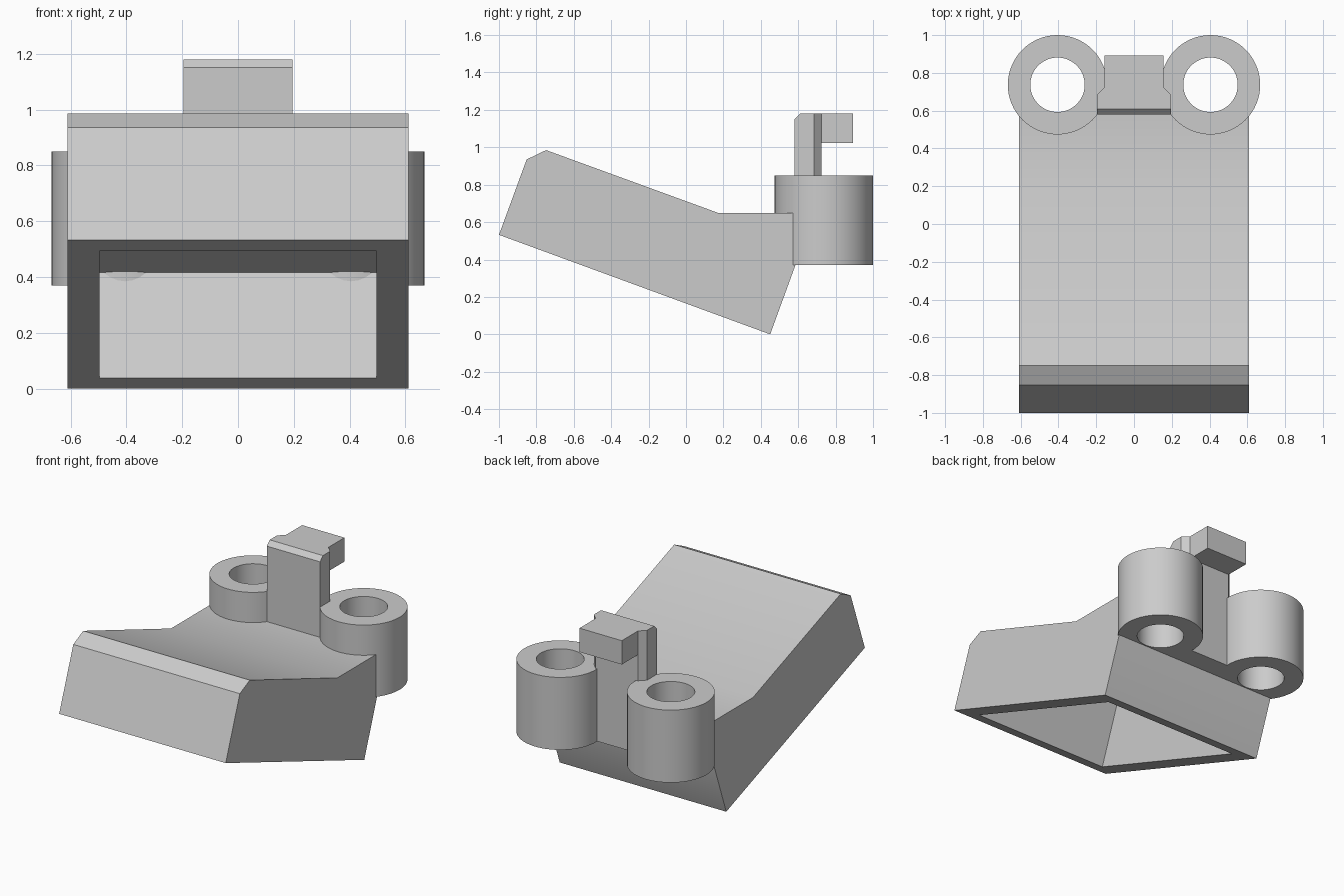
import bpy, bmesh, math
from mathutils import Vector

cube = bpy.data.objects.get("Cube")
if cube:
    bpy.data.objects.remove(cube, do_unlink=True)

grey = bpy.data.materials.new("light_grey")
grey.use_nodes = True
colour = (0.6, 0.6, 0.6, 1)
grey.diffuse_color = colour
grey.node_tree.nodes["Principled BSDF"].inputs["Base Color"].default_value = colour


def extrude(name, points, step):
    """Prism from a closed outline of 3D points, swept along step."""
    bm = bmesh.new()
    face = bm.faces.new([bm.verts.new(p) for p in points])
    swept = bmesh.ops.extrude_face_region(bm, geom=[face])["geom"]
    verts = [g for g in swept if isinstance(g, bmesh.types.BMVert)]
    bmesh.ops.translate(bm, verts=verts, vec=step)
    bmesh.ops.recalc_face_normals(bm, faces=bm.faces)
    mesh = bpy.data.meshes.new(name)
    bm.to_mesh(mesh)
    bm.free()
    obj = bpy.data.objects.new(name, mesh)
    bpy.context.collection.objects.link(obj)
    mesh.materials.append(grey)
    return obj


def side_prism(name, profile, half):
    """Prism across x from a (y, z) profile."""
    return extrude(name, [(-half, y, z) for y, z in profile], (2 * half, 0, 0))


def circle(cx, cy, z, radius, sides=64):
    turn = 2 * math.pi / sides
    return [(cx + radius * math.cos(i * turn), cy + radius * math.sin(i * turn), z)
            for i in range(sides)]


def activate(obj):
    bpy.ops.object.select_all(action='DESELECT')
    obj.select_set(True)
    bpy.context.view_layer.objects.active = obj


def boolean(obj, tool, operation):
    activate(obj)
    mod = obj.modifiers.new(operation.lower(), 'BOOLEAN')
    mod.operation = operation
    mod.solver = 'EXACT'
    mod.object = tool
    bpy.ops.object.modifier_apply(modifier=mod.name)
    bpy.data.objects.remove(tool, do_unlink=True)


def smooth(obj):
    activate(obj)
    bpy.ops.object.shade_smooth_by_angle(angle=math.radians(30))


# Tilted housing
low_front, low_back = Vector((-1, 0.532)), Vector((0.45, 0))
housing = side_prism("housing", [low_front, (-0.852, 0.935), (-0.748, 0.985),
                                 (0.17, 0.65), (0.585, 0.65), (0.585, 0.37),
                                 low_back], 0.61)

# Pocket open through the slanted underside
along = (low_back - low_front).normalized()
up = Vector((-along.y, along.x))
wall, depth = 0.11, 0.403
start, end = low_front + along * wall, low_back - along * wall
pocket = side_prism("pocket_cutter", [start - up * 0.1, end - up * 0.1,
                                      end + up * depth, start + up * depth], 0.497)
boolean(housing, pocket, 'DIFFERENCE')
smooth(housing)

# Pair of upright ring bosses
for side, label in ((1, "left"), (-1, "right")):
    cx, cy = side * 0.405, 0.737
    boss = extrude(label + "_boss", circle(cx, cy, 0.37, 0.263), (0, 0, 0.48))
    bore = extrude("bore_cutter", circle(cx, cy, 0.2, 0.144), (0, 0, 0.9))
    boolean(boss, bore, 'DIFFERENCE')
    smooth(boss)

# Clip post with bevelled rear corners and a bevelled front top edge
right_half = [(0.195, 0.58), (0.195, 0.685), (0.155, 0.725)]
outline = right_half + [(-x, y) for x, y in reversed(right_half)]
clip = extrude("clip_post", [(x, y, 0.37) for x, y in outline], (0, 0, 0.81))
bevel_cut = side_prism("bevel_cutter", [(0.55, 1.12), (0.55, 1.25), (0.68, 1.25)], 0.4)
boolean(clip, bevel_cut, 'DIFFERENCE')

# Hook reaching backwards from the top of the post
hook = side_prism("clip_hook", [(0.65, 1.022), (0.65, 1.18), (0.893, 1.18),
                                (0.893, 1.022)], 0.155)
boolean(clip, hook, 'UNION')
clip.name = "clip"
